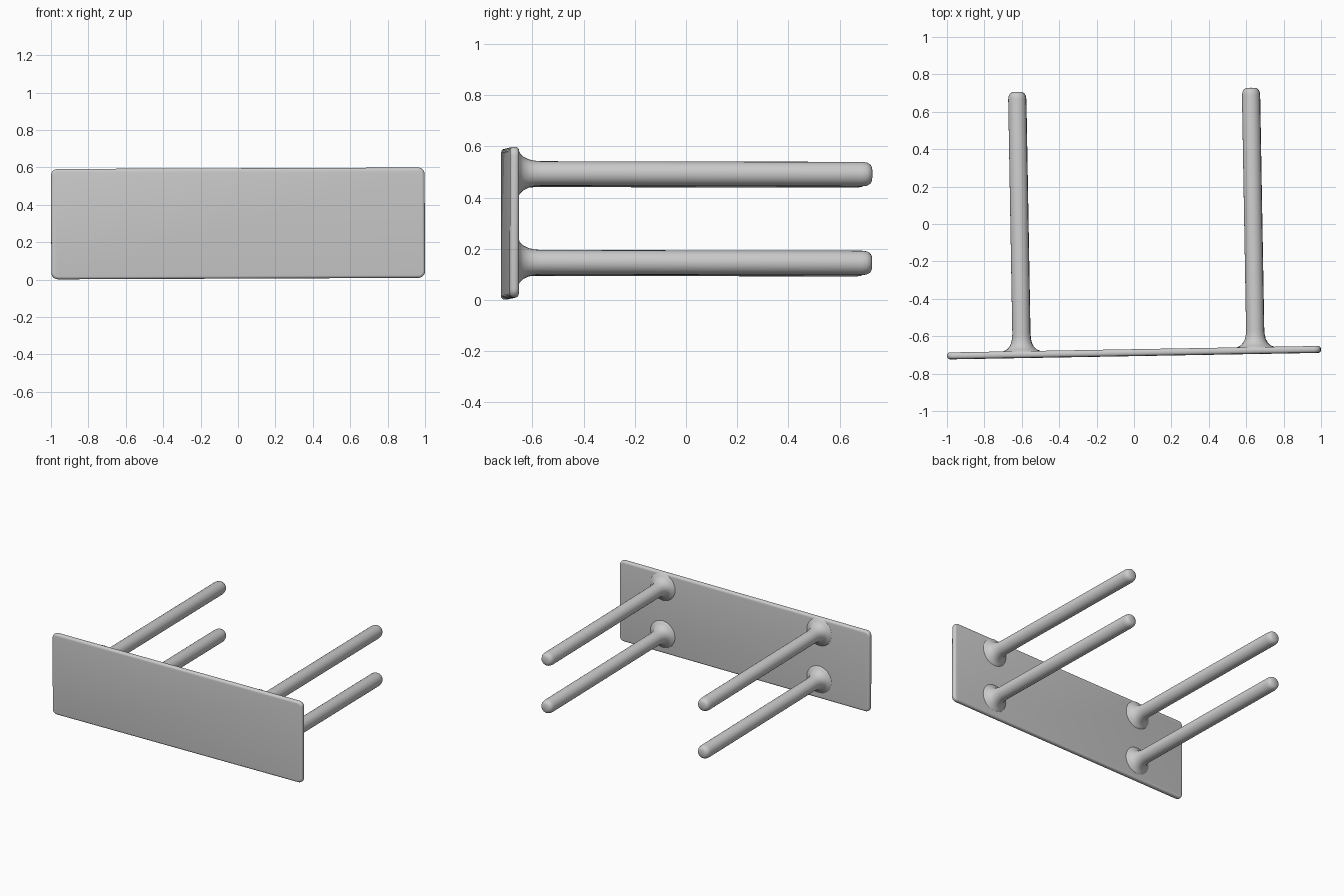
import bpy, bmesh, math
from mathutils import Matrix, Euler

if "Cube" in bpy.data.objects:
    bpy.data.objects.remove(bpy.data.objects["Cube"])

grey = bpy.data.materials.new("plain grey")
grey.diffuse_color = (0.6, 0.6, 0.6, 1)
grey.use_nodes = True
grey.node_tree.nodes["Principled BSDF"].inputs["Base Color"].default_value = grey.diffuse_color

# The whole table lies on its side, very slightly turned
pose = Matrix.Translation((0, -0.688, 0.30)) @ Euler((-0.002, -0.004, 0.0175)).to_matrix().to_4x4()


def finish(bm, name):
    bmesh.ops.recalc_face_normals(bm, faces=bm.faces)
    bm.transform(pose)
    me = bpy.data.meshes.new(name)
    bm.to_mesh(me)
    bm.free()
    me.materials.append(grey)
    ob = bpy.data.objects.new(name, me)
    bpy.context.collection.objects.link(ob)
    bpy.ops.object.select_all(action='DESELECT')
    ob.select_set(True)
    bpy.context.view_layer.objects.active = ob
    bpy.ops.object.shade_smooth_by_angle(angle=math.radians(40))


# Table top: slab with rounded corners and a rounded rim
bm = bmesh.new()
bmesh.ops.create_cube(bm, size=1, matrix=Matrix.Diagonal((1.998, 0.036, 0.59, 1)))
corners = [e for e in bm.edges if abs(e.verts[0].co.y - e.verts[1].co.y) > 0.01]
bmesh.ops.bevel(bm, geom=corners, offset=0.035, segments=5, profile=0.5, affect='EDGES')
rim = [e for e in bm.edges if abs(e.verts[0].co.y - e.verts[1].co.y) < 0.001]
bmesh.ops.bevel(bm, geom=rim, offset=0.015, segments=4, profile=0.5, affect='EDGES')
finish(bm, "table_top")

# Legs: turned profile (radius, distance from top) with flared root and rounded tip
profile = [(0.102, 0.014), (0.098, 0.019), (0.08, 0.027), (0.065, 0.042), (0.055, 0.062),
           (0.05, 0.085), (0.048, 0.11), (0.048, 1.365), (0.045, 1.384), (0.038, 1.397),
           (0.025, 1.404), (0, 1.405)]
for side, x in (("left", -0.60), ("right", 0.65)):
    for level, z in (("lower", -0.155), ("upper", 0.192)):
        bm = bmesh.new()
        vs = [bm.verts.new((x + r, y, z)) for r, y in profile]
        es = [bm.edges.new(p) for p in zip(vs, vs[1:])]
        bmesh.ops.spin(bm, geom=vs + es, cent=(x, 0, z), axis=(0, 1, 0),
                       angle=math.tau, steps=24, use_merge=True)
        bmesh.ops.remove_doubles(bm, verts=bm.verts, dist=0.0005)
        finish(bm, f"{side}_{level}_leg")
